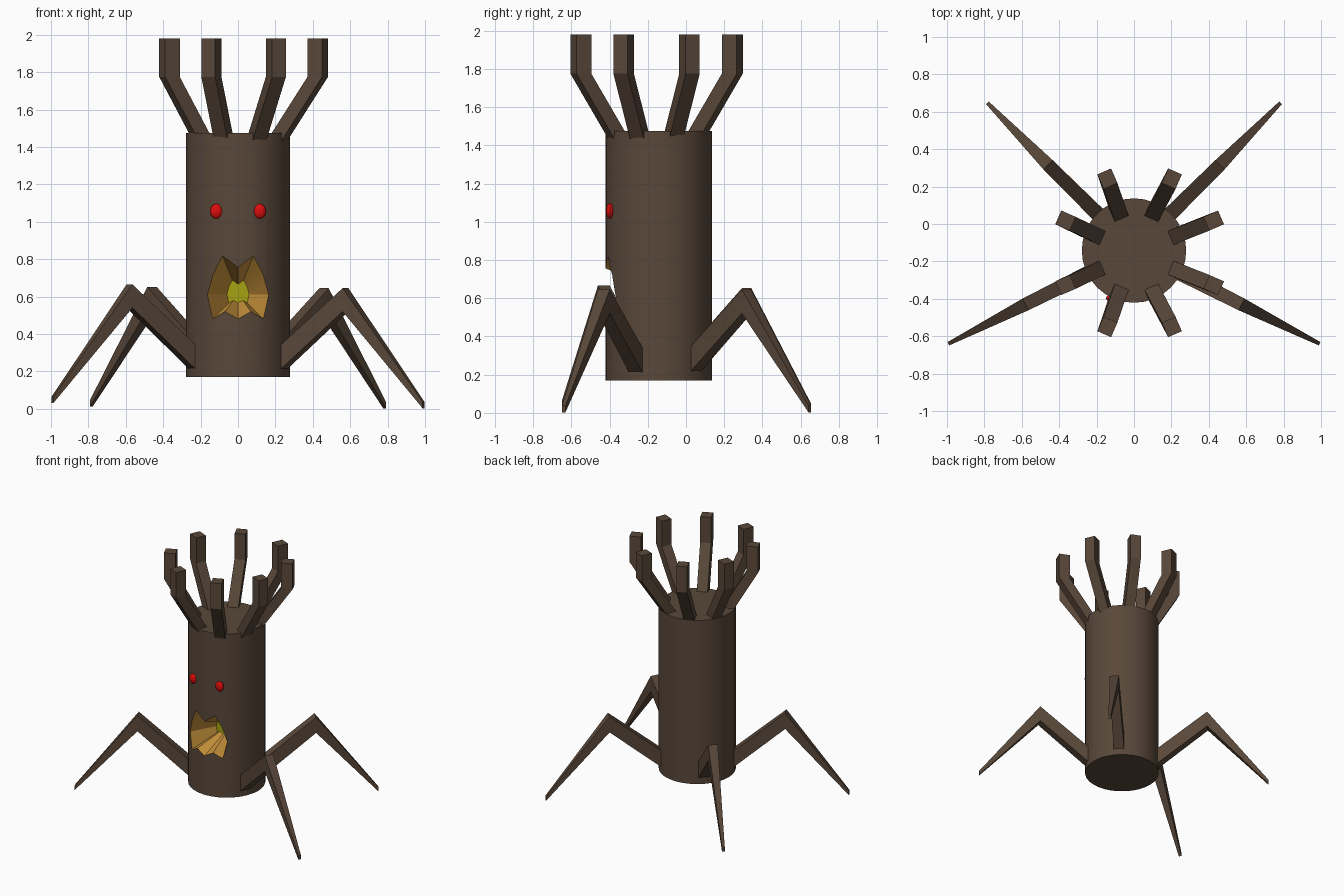
import bpy, bmesh, math
from mathutils import Vector

if "Cube" in bpy.data.objects:
    bpy.data.objects.remove(bpy.data.objects["Cube"])


def material(name, rgb):
    m = bpy.data.materials.new(name)
    m.diffuse_color = (*rgb, 1)
    m.use_nodes = True
    m.node_tree.nodes["Principled BSDF"].inputs["Base Color"].default_value = m.diffuse_color
    return m


BARK = material("dark bark", (0.10, 0.064, 0.042))
ORANGE = material("mouth orange", (0.58, 0.29, 0.045))
YELLOW = material("throat yellow", (0.38, 0.36, 0.006))
RED = material("eye red", (0.72, 0.004, 0.004))

CY, R = -0.142, 0.279  # trunk axis and radius


def loft(name, rings, mats, end_mat=0):
    """Join equal rings of points into a closed solid; the first cap gets end_mat."""
    bm = bmesh.new()
    loops = [[bm.verts.new(p) for p in ring] for ring in rings]
    n = len(loops[0])
    for a, b in zip(loops, loops[1:]):
        for i in range(n):
            j = (i + 1) % n
            bm.faces.new((a[i], a[j], b[j], b[i]))
    cap = bm.faces.new(loops[0][::-1])
    cap.material_index = end_mat
    bm.faces.new(loops[-1])
    bmesh.ops.recalc_face_normals(bm, faces=bm.faces)
    me = bpy.data.meshes.new(name)
    bm.to_mesh(me)
    bm.free()
    for m in mats:
        me.materials.append(m)
    ob = bpy.data.objects.new(name, me)
    bpy.context.collection.objects.link(ob)
    return ob


# Trunk
bpy.ops.mesh.primitive_cylinder_add(vertices=32, radius=R, depth=1.305,
                                    location=(0, CY, 0.8225))
trunk = bpy.context.object
trunk.name = "trunk"
trunk.data.materials.append(BARK)

# Jagged mouth: a tapering hollow cut into the trunk
half = [(0, 0.757), (0.083, 0.82), (0.135, 0.72), (0.165, 0.61),
        (0.137, 0.48), (0.07, 0.52)]
outline = half + [(0, 0.48)] + [(-x, z) for x, z in half[:0:-1]]
throat = [(x * 0.36, -0.19, 0.615 + (z - 0.615) * 0.36) for x, z in outline]
lips = [(x, CY - math.sqrt(R * R - x * x) - 0.003, z) for x, z in outline]
front = [(x, -0.6, z) for x, z in outline]
cutter = loft("mouth_cutter", [throat, lips, front], [ORANGE, YELLOW], 1)
cutter.hide_render = True
cutter.hide_viewport = False
cut = trunk.modifiers.new("mouth", 'BOOLEAN')
cut.object = cutter
cut.operation = 'DIFFERENCE'
cut.solver = 'EXACT'
cut.material_mode = 'TRANSFER'
bpy.context.view_layer.objects.active = trunk
bpy.ops.object.modifier_apply(modifier="mouth")
bpy.data.objects.remove(cutter)
bpy.ops.object.select_all(action='DESELECT')
trunk.select_set(True)
bpy.ops.object.shade_smooth_by_angle(angle=math.radians(20))

# Eyes
for side in (-1, 1):
    bpy.ops.mesh.primitive_uv_sphere_add(segments=12, ring_count=8, radius=1,
                                         location=(side * 0.116, -0.397, 1.057))
    eye = bpy.context.object
    eye.name = "eye"
    eye.scale = (0.034, 0.022, 0.04)
    eye.data.materials.append(RED)


def square(center, out, length, width):
    """Horizontal rectangle aligned with the outward direction."""
    side = Vector((-out.y, out.x, 0))
    return [center + out * (a * length / 2) + side * (b * width / 2)
            for a, b in ((-1, -1), (1, -1), (1, 1), (-1, 1))]


# Crown of eight bent branches
for k in range(8):
    base = math.radians(90 * (k // 2))
    ang = base + math.radians(23.5 if k % 2 == 0 else 66.5)
    out = Vector((math.cos(ang), math.sin(ang), 0))
    path = [(0.175, 1.37, 0.008), (0.432, 1.775, 0.03), (0.432, 1.98, 0.03)]
    rings = [square(Vector((cx, CY - 0.012, z)) + out * r, out, 0.085, 0.08)
             for r, z, cx in path]
    loft("branch", rings, [BARK])


def upright(center, side, width, height):
    """Vertical rectangle across the leg."""
    up = Vector((0, 0, 1))
    return [center + side * (a * width / 2) + up * (b * height / 2)
            for a, b in ((-1, -1), (1, -1), (1, 1), (-1, 1))]


# Four root legs: hip, knee, tip
legs = {
    "front_right_leg": ((0.20, -0.24, 0.235), (0.575, -0.43, 0.583), (0.992, -0.64, 0.02)),
    "front_left_leg": ((-0.20, -0.24, 0.235), (-0.58, -0.43, 0.603), (-0.992, -0.64, 0.048)),
    "back_right_leg": ((0.15, 0.01, 0.235), (0.46, 0.317, 0.583), (0.784, 0.648, 0.02)),
    "back_left_leg": ((-0.15, 0.01, 0.235), (-0.46, 0.317, 0.59), (-0.784, 0.648, 0.03)),
}
for name, points in legs.items():
    hip, knee, tip = map(Vector, points)
    d = tip - hip
    side = Vector((-d.y, d.x, 0)).normalized()
    loft(name, [upright(hip, side, 0.08, 0.13), upright(knee, side, 0.07, 0.125),
                upright(tip, side, 0.02, 0.035)], [BARK])
